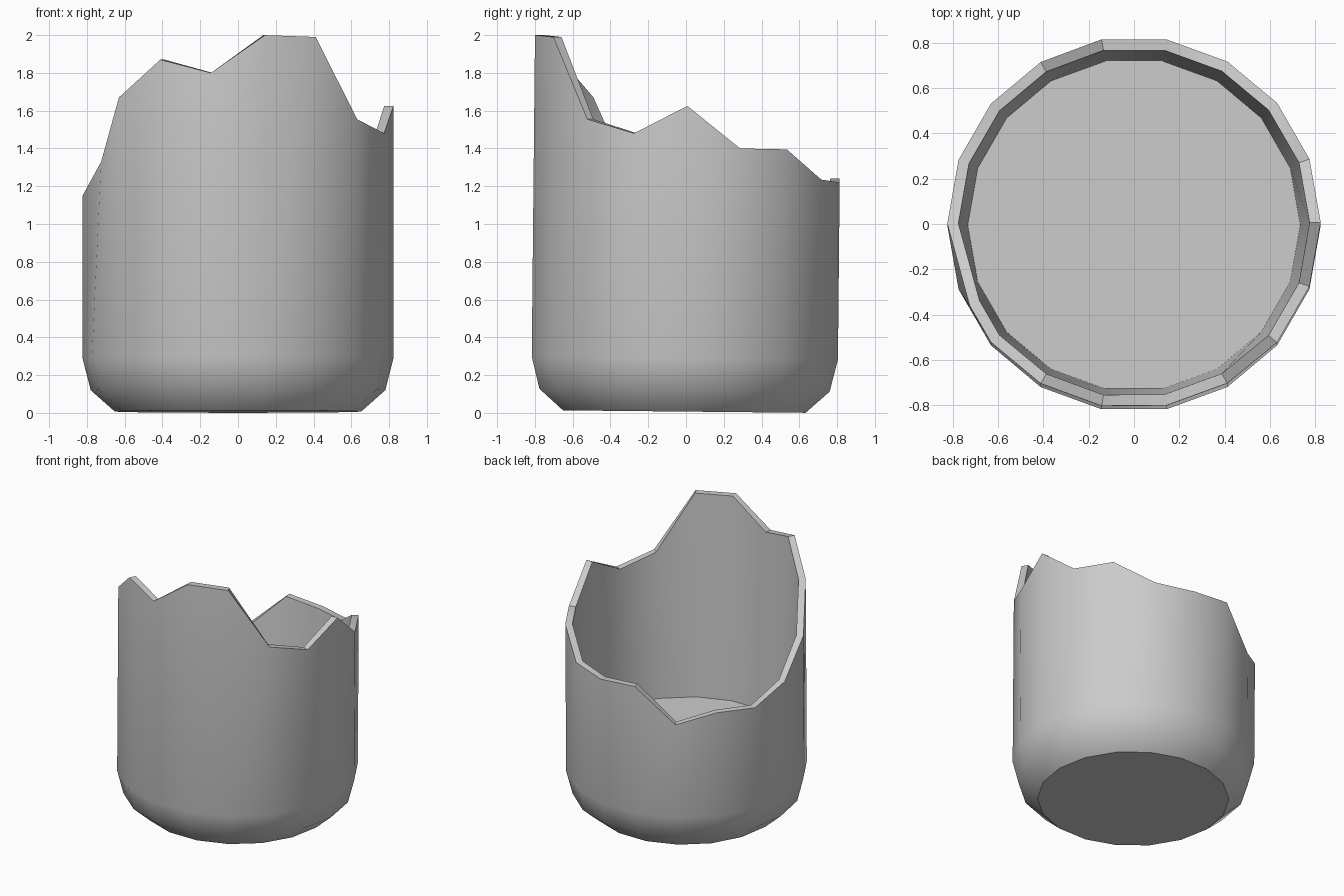
import bpy, bmesh
from math import cos, sin, radians

if "Cube" in bpy.data.objects:
    bpy.data.objects.remove(bpy.data.objects["Cube"])

N = 18
# jagged rim height every 20 degrees, counter-clockwise from +x
RIM = [1.625, 1.40, 1.395, 1.235, 1.22, 1.24, 0.985, 1.065, 1.047,
       1.15, 1.33, 1.67, 1.87, 1.80, 2.0, 1.99, 1.555, 1.48]

bm = bmesh.new()


def point(radius, angle, z, tilt):
    a = radians(angle)
    x, y = radius * cos(a), radius * sin(a)
    # the vessel leans very slightly backwards
    return bm.verts.new((x, y - 0.009 + 0.01 * z, z - tilt * y))


def flat_ring(radius, z):
    return [point(radius, 20 * i, z, 0.01) for i in range(N)]


def rim_ring(radius):
    ring = []
    for i, z in enumerate(RIM):
        # one broken corner sits off the regular spacing
        broken = i == 10
        ring.append(point(radius - 0.012 * broken, 20 * i + 6.7 * broken, z, 0))
    return ring


# outer base, rounded foot, wall, broken rim, inner wall, floor
rings = [flat_ring(0.652, 0.007), flat_ring(0.78, 0.12), flat_ring(0.823, 0.29),
         rim_ring(0.823), rim_ring(0.774), flat_ring(0.733, 0.465)]
for low, high in zip(rings, rings[1:]):
    for i in range(N):
        j = (i + 1) % N
        bm.faces.new((low[i], low[j], high[j], high[i]))
bm.faces.new(rings[0][::-1])
bm.faces.new(rings[-1])
bm.normal_update()

mesh = bpy.data.meshes.new("broken_pot")
bm.to_mesh(mesh)
bm.free()
pot = bpy.data.objects.new("broken_pot", mesh)
bpy.context.collection.objects.link(pot)
bpy.context.view_layer.objects.active = pot
pot.select_set(True)
bpy.ops.object.shade_smooth_by_angle(angle=radians(38))
